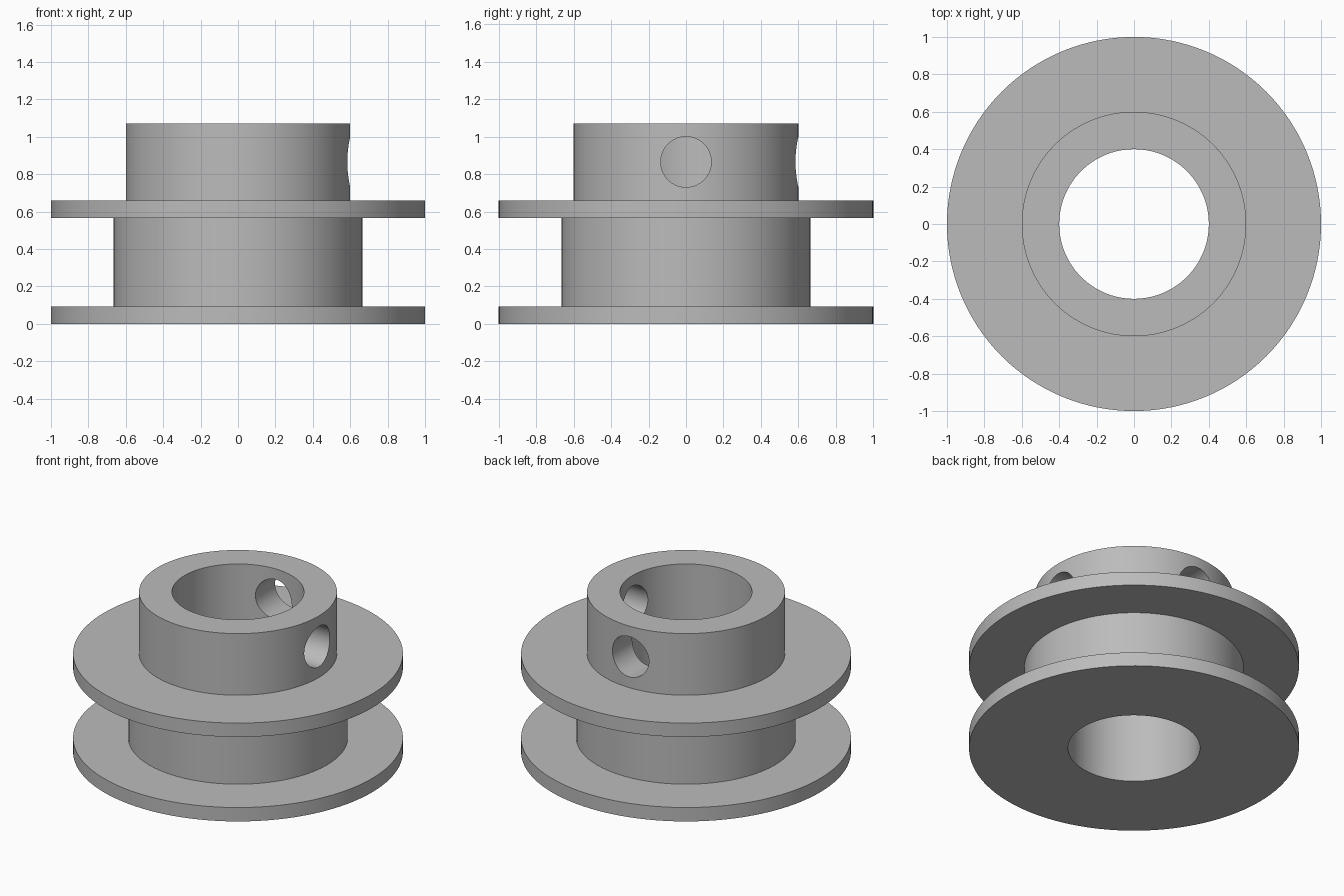
import bpy
import bmesh
from math import pi, radians
from mathutils import Matrix

cube = bpy.data.objects.get("Cube")
if cube:
    bpy.data.objects.remove(cube, do_unlink=True)

SEGMENTS = 128
BORE, DRUM, HUB, FLANGE = 0.4, 0.665, 0.6, 1.0
FLANGE_T, UPPER_Z, TOP = 0.093, 0.565, 1.07
HOLE_R, HOLE_Z = 0.135, 0.865

grey = bpy.data.materials.new("plain grey")
grey.use_nodes = True
colour = (0.5, 0.5, 0.5, 1)
grey.diffuse_color = colour
grey.node_tree.nodes["Principled BSDF"].inputs["Base Color"].default_value = colour


def add_object(name, bm):
    bmesh.ops.recalc_face_normals(bm, faces=bm.faces)
    mesh = bpy.data.meshes.new(name)
    bm.to_mesh(mesh)
    bm.free()
    mesh.materials.append(grey)
    obj = bpy.data.objects.new(name, mesh)
    bpy.context.collection.objects.link(obj)
    return obj


# Pulley body: two flanges, drum and hub turned from one closed section
upper_top = UPPER_Z + FLANGE_T
section = [(BORE, 0), (FLANGE, 0), (FLANGE, FLANGE_T), (DRUM, FLANGE_T),
           (DRUM, UPPER_Z), (FLANGE, UPPER_Z), (FLANGE, upper_top),
           (HUB, upper_top), (HUB, TOP), (BORE, TOP)]
bm = bmesh.new()
verts = [bm.verts.new((r, 0, z)) for r, z in section]
edges = [bm.edges.new((v, verts[i - 1])) for i, v in enumerate(verts)]
bmesh.ops.spin(bm, geom=verts + edges, cent=(0, 0, 0), axis=(0, 0, 1),
               angle=2 * pi, steps=SEGMENTS, use_merge=True)
bmesh.ops.remove_doubles(bm, verts=bm.verts, dist=1e-5)
pulley = add_object("pulley_body", bm)

# Two set screw holes through the hub wall, a quarter turn apart
bpy.context.view_layer.objects.active = pulley
pulley.select_set(True)
for side, turn in (("left", 0), ("back", pi / 2)):
    bm = bmesh.new()
    place = (Matrix.Rotation(turn, 4, "Z") @ Matrix.Translation((0.5, 0, HOLE_Z))
             @ Matrix.Rotation(pi / 2, 4, "Y"))
    bmesh.ops.create_cone(bm, cap_ends=True, segments=64, radius1=HOLE_R,
                          radius2=HOLE_R, depth=0.5, matrix=place)
    cutter = add_object(side + "_hole_cutter", bm)
    cutter.hide_render = True
    cut = pulley.modifiers.new(side + "_screw_hole", "BOOLEAN")
    cut.operation = "DIFFERENCE"
    cut.solver = "EXACT"
    cut.object = cutter
    bpy.ops.object.modifier_apply(modifier=cut.name)
    bpy.data.objects.remove(cutter, do_unlink=True)

bpy.ops.object.shade_smooth_by_angle(angle=radians(30))
